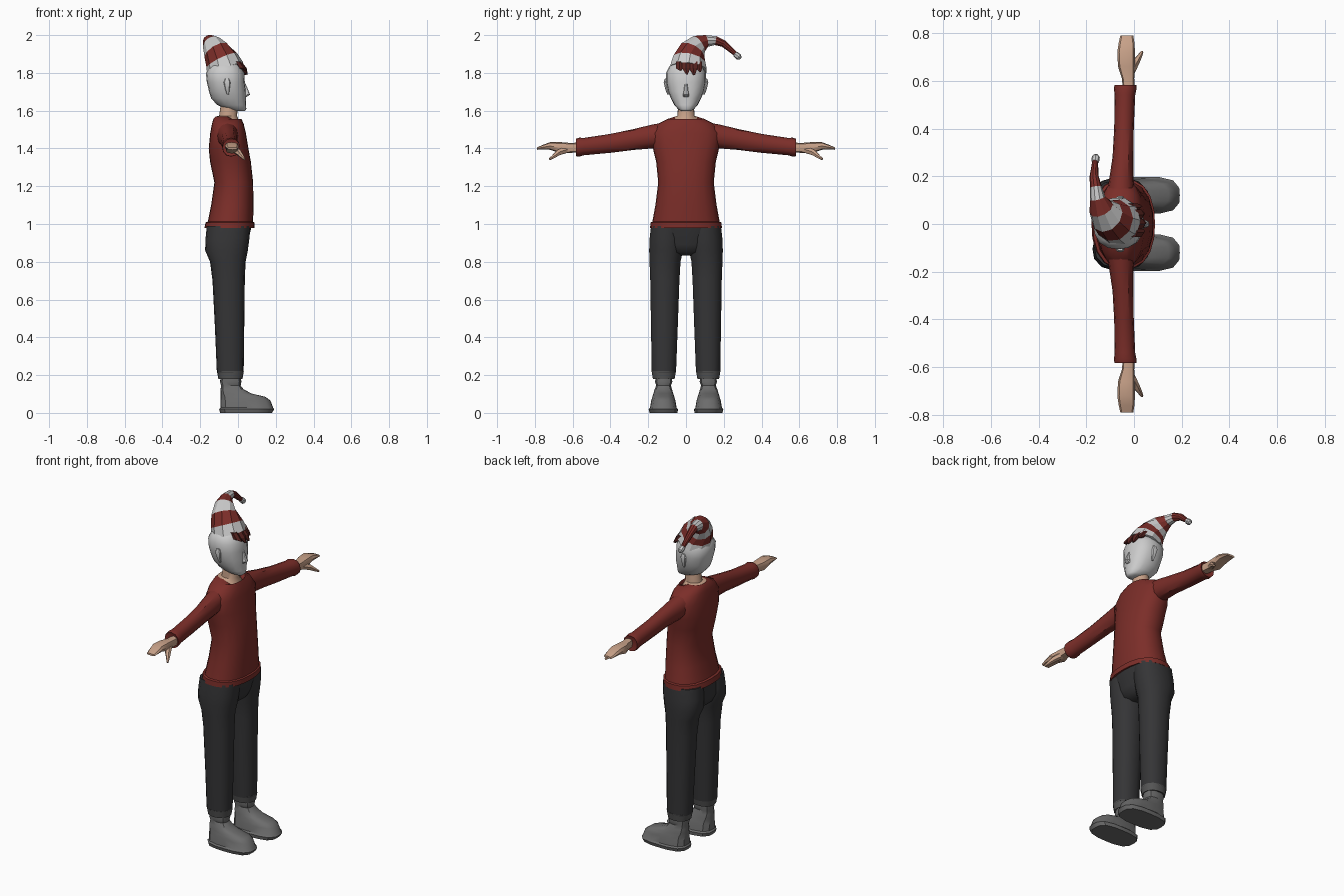
import bpy, bmesh, math
from mathutils import Vector


def mat(name, r, g, b):
    m = bpy.data.materials.new(name)
    m.diffuse_color = (r, g, b, 1)
    return m


RED = mat("red_cloth", 0.20, 0.027, 0.022)
DARK_RED = mat("dark_red_hair", 0.10, 0.018, 0.015)
WHITE = mat("white_cloth", 0.6, 0.6, 0.6)
FACE = mat("pale_face", 0.62, 0.62, 0.62)
SKIN = mat("skin", 0.58, 0.36, 0.25)
PANTS = mat("dark_cloth", 0.035, 0.035, 0.037)
CUFF = mat("cuff_cloth", 0.09, 0.09, 0.09)
SHOE = mat("shoe_grey", 0.15, 0.15, 0.15)


def ring(c, u, v, n, e, turn=0.0):
    """Superellipse ring round c spanned by half-axes u and v."""
    pts = []
    for i in range(n):
        a = 2 * math.pi * i / n + turn
        ca, sa = math.cos(a), math.sin(a)
        k = (abs(ca) ** e + abs(sa) ** e) ** (-1 / e)
        pts.append(Vector(c) + Vector(u) * ca * k + Vector(v) * sa * k)
    return pts


def loft(name, rings, mats, bands=None, mirror=False, angle=35):
    """Skin a list of rings, cap both ends; bands = material index per span."""
    bm = bmesh.new()
    rows = [[bm.verts.new(p) for p in r] for r in rings]
    n = len(rows[0])
    for k in range(len(rows) - 1):
        for i in range(n):
            j = (i + 1) % n
            f = bm.faces.new((rows[k][i], rows[k][j], rows[k + 1][j], rows[k + 1][i]))
            f.material_index = bands[k] if bands else 0
    bm.faces.new(rows[0])
    f = bm.faces.new(rows[-1])
    f.material_index = bands[-1] if bands else 0
    bmesh.ops.recalc_face_normals(bm, faces=bm.faces)
    me = bpy.data.meshes.new(name)
    bm.to_mesh(me)
    bm.free()
    ob = bpy.data.objects.new(name, me)
    bpy.context.collection.objects.link(ob)
    for m in mats:
        me.materials.append(m)
    if angle:
        bpy.ops.object.select_all(action='DESELECT')
        ob.select_set(True)
        bpy.context.view_layer.objects.active = ob
        bpy.ops.object.shade_smooth_by_angle(angle=math.radians(angle))
    if mirror:
        md = ob.modifiers.new("mirror", 'MIRROR')
        md.use_axis = (False, True, False)
        md.use_mirror_merge = False
    return ob


def stack(spec, n, e=2.4):
    """Horizontal rings from (z, x0, x1, y0, y1)."""
    return [ring(((a + b) / 2, (c + d) / 2, z), ((b - a) / 2, 0, 0),
                 (0, (d - c) / 2, 0), n, e) for z, a, b, c, d in spec]


def limb(spec, n, e=2.2):
    """Rings facing along y from (y, x centre, z centre, x radius, z radius)."""
    return [ring((x, y, z), (rx, 0, 0), (0, 0, rz), n, e) for y, x, z, rx, rz in spec]


def tube(path, n):
    """Rings across a free path of (x, y, z, radius)."""
    pts = [Vector(p[:3]) for p in path]
    out = []
    for i, p in enumerate(pts):
        t = (pts[min(i + 1, len(pts) - 1)] - pts[max(i - 1, 0)]).normalized()
        u = (Vector((1, 0, 0)) - t * t.x).normalized()
        v = t.cross(u)
        out.append(ring(p, u * path[i][3], v * path[i][3], n, 2))
    return out


# Sweater body with hem ridge; the top ring dips to a V at the front
body = stack([(z, a, b, -w, w) for z, a, b, w in [
    (0.985, -0.165, 0.07, 0.175), (0.978, -0.178, 0.088, 0.19),
    (1.008, -0.172, 0.088, 0.188), (1.012, -0.16, 0.08, 0.178),
    (1.10, -0.142, 0.082, 0.162), (1.22, -0.125, 0.08, 0.147),
    (1.33, -0.148, 0.068, 0.158), (1.40, -0.155, 0.055, 0.175),
    (1.48, -0.147, 0.042, 0.185), (1.53, -0.138, 0.03, 0.15),
    (1.557, -0.13, 0.018, 0.095), (1.568, -0.12, 0.01, 0.06)]], 20)
for p in body[-1]:
    if p.x > -0.055:
        p.z -= 0.035 * (p.x + 0.055) / 0.065
loft("sweater_body", body, [RED])

# Skin inside the collar, and neck
collar = [[p + Vector((0, 0, 0.001)) for p in body[-1]]]
collar += stack([(1.572, -0.10, -0.005, -0.045, 0.045),
                 (1.64, -0.09, 0.0, -0.042, 0.042)], 20, 2)
loft("neck", collar, [SKIN])

# Sleeves
loft("sleeve", limb([(0.10, -0.058, 1.475, 0.06, 0.066), (0.18, -0.053, 1.463, 0.052, 0.063),
                     (0.28, -0.046, 1.447, 0.044, 0.055), (0.40, -0.042, 1.427, 0.041, 0.05),
                     (0.54, -0.038, 1.41, 0.043, 0.046), (0.565, -0.037, 1.407, 0.047, 0.05),
                     (0.583, -0.036, 1.405, 0.046, 0.046), (0.578, -0.034, 1.405, 0.03, 0.032)], 12),
     [RED], mirror=True)

# Hands and thumbs
loft("hand", limb([(0.56, -0.022, 1.405, 0.024, 0.027), (0.61, -0.025, 1.403, 0.026, 0.026),
                   (0.66, -0.032, 1.403, 0.035, 0.03), (0.72, -0.033, 1.413, 0.037, 0.02),
                   (0.76, -0.031, 1.406, 0.033, 0.012), (0.79, -0.03, 1.399, 0.027, 0.006)], 8, 2.8),
     [SKIN], mirror=True)
loft("thumb", tube([(-0.02, 0.63, 1.395, 0.02), (0.005, 0.675, 1.378, 0.017),
                    (0.022, 0.70, 1.358, 0.011), (0.034, 0.722, 1.343, 0.006)], 6),
     [SKIN], mirror=True)

# Trousers: hips and two legs
loft("trouser_hips", stack([(0.832, -0.11, -0.01, -0.07, 0.07), (0.85, -0.15, 0.035, -0.11, 0.11),
                            (0.89, -0.165, 0.05, -0.16, 0.16),
                            (0.99, -0.163, 0.072, -0.182, 0.182)], 20), [PANTS], angle=60)
loft("trouser_leg", stack([(0.215, -0.112, 0.03, 0.052, 0.182), (0.45, -0.122, 0.033, 0.043, 0.186),
                           (0.70, -0.135, 0.036, 0.034, 0.19), (0.80, -0.148, 0.04, 0.028, 0.194),
                           (0.86, -0.174, 0.052, 0.015, 0.196), (0.92, -0.172, 0.06, 0.012, 0.194),
                           (0.99, -0.165, 0.065, 0.012, 0.186)], 14), [PANTS], mirror=True, angle=60)
loft("trouser_cuff", stack([(0.19, -0.08, 0.0, 0.08, 0.15), (0.18, -0.104, 0.024, 0.06, 0.176),
                            (0.222, -0.112, 0.031, 0.052, 0.183)], 14), [CUFF], mirror=True)

# Shoes with a sole flange
loft("shoe", stack([(0.0, -0.095, 0.18, 0.045, 0.192), (0.02, -0.1, 0.192, 0.042, 0.198),
                    (0.028, -0.093, 0.186, 0.05, 0.19), (0.065, -0.093, 0.172, 0.056, 0.184),
                    (0.085, -0.092, 0.145, 0.062, 0.178), (0.103, -0.092, 0.07, 0.068, 0.172),
                    (0.125, -0.092, 0.03, 0.074, 0.166), (0.145, -0.09, 0.014, 0.08, 0.158),
                    (0.165, -0.095, 0.018, 0.072, 0.164), (0.21, -0.09, 0.012, 0.08, 0.156)], 16, 3.2),
     [SHOE], mirror=True)

# Head
loft("head", stack([(z, a, b, -w, w) for z, a, b, w in [
    (1.597, -0.01, 0.034, 0.022), (1.608, -0.06, 0.044, 0.042), (1.63, -0.11, 0.043, 0.062),
    (1.665, -0.142, 0.042, 0.08), (1.70, -0.153, 0.042, 0.094), (1.75, -0.165, 0.036, 0.105),
    (1.80, -0.17, 0.034, 0.105), (1.835, -0.15, 0.015, 0.088), (1.86, -0.12, -0.01, 0.055)]], 16),
    [FACE], angle=50)

# Nose and ears
loft("nose", stack([(1.672, 0.03, 0.045, -0.014, 0.014), (1.685, 0.03, 0.064, -0.016, 0.016),
                    (1.71, 0.03, 0.054, -0.011, 0.011), (1.745, 0.025, 0.039, -0.007, 0.007)], 8), [FACE])
loft("ear", stack([(1.685, -0.058, -0.048, 0.088, 0.099), (1.71, -0.067, -0.045, 0.092, 0.109),
                   (1.75, -0.076, -0.04, 0.098, 0.118), (1.77, -0.068, -0.048, 0.10, 0.112)], 8),
     [FACE], mirror=True)

# Fringe tufts under the hat brim
for k, (y, tip, w) in enumerate([(-0.035, 1.812, 0.022), (0.0, 1.792, 0.025),
                                 (0.038, 1.788, 0.026), (0.07, 1.806, 0.018)]):
    x = 0.024 - 4 * y * y
    loft(f"fringe_tuft_{k + 1}", stack([(1.86, x - 0.04, x - 0.005, y - w, y + w),
                                        (1.825, x - 0.02, x + 0.022, y - w, y + w),
                                        (tip, x + 0.018, x + 0.028, y, y + 0.01)], 6, 2), [DARK_RED], angle=0)

# Striped stocking hat, flat faceted, tail hanging to one side
hat = tube([(-0.068, 0.012, 1.82, 0.102), (-0.085, 0.016, 1.866, 0.09),
            (-0.113, 0.032, 1.914, 0.073), (-0.137, 0.065, 1.951, 0.053),
            (-0.153, 0.108, 1.969, 0.033), (-0.16, 0.155, 1.971, 0.025),
            (-0.167, 0.2, 1.954, 0.019), (-0.163, 0.262, 1.9, 0.012)], 10)
loft("striped_hat", hat, [WHITE, RED], [0, 1, 0, 1, 0, 1, 1], angle=0)
loft("hat_bobble", tube([(-0.163, 0.256, 1.905, 0.009), (-0.162, 0.262, 1.899, 0.016),
                         (-0.16, 0.28, 1.884, 0.017), (-0.158, 0.289, 1.877, 0.008)], 8), [WHITE], angle=0)
